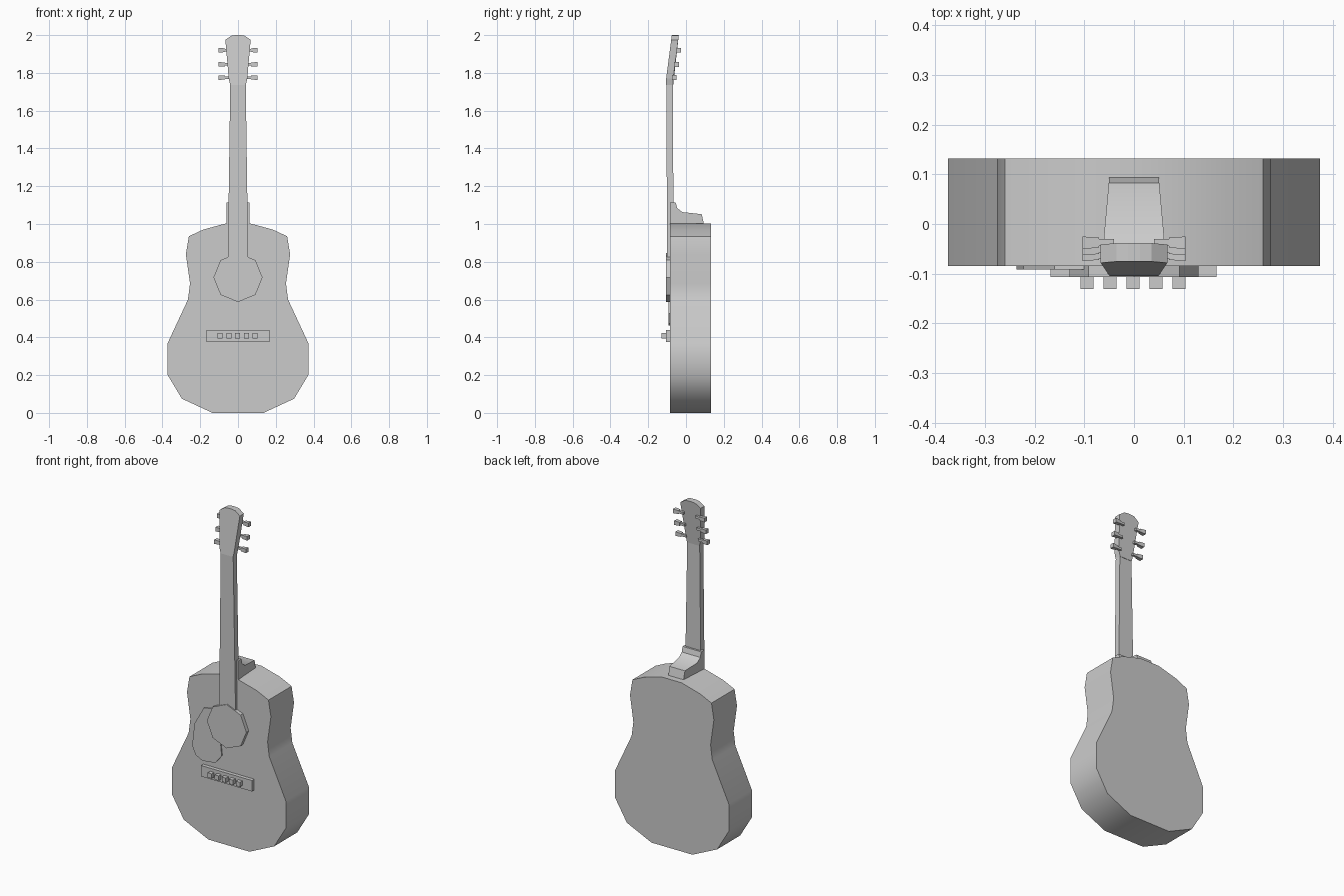
import bpy, bmesh, math
from mathutils import Vector

old = bpy.data.objects.get("Cube")
if old:
    bpy.data.objects.remove(old, do_unlink=True)

grey = bpy.data.materials.new("plain grey")
grey.use_nodes = True
grey.diffuse_color = (0.6, 0.6, 0.6, 1)
grey.node_tree.nodes["Principled BSDF"].inputs["Base Color"].default_value = (0.6, 0.6, 0.6, 1)


def loft(name, front, back, smooth=None):
    """Solid between two matching outlines of 3D points."""
    bm = bmesh.new()
    a = [bm.verts.new(p) for p in front]
    b = [bm.verts.new(p) for p in back]
    bm.faces.new(a)
    bm.faces.new(b[::-1])
    for i in range(len(a)):
        j = (i + 1) % len(a)
        bm.faces.new((a[j], a[i], b[i], b[j]))
    bmesh.ops.recalc_face_normals(bm, faces=bm.faces)
    mesh = bpy.data.meshes.new(name)
    bm.to_mesh(mesh)
    bm.free()
    mesh.materials.append(grey)
    obj = bpy.data.objects.new(name, mesh)
    bpy.context.collection.objects.link(obj)
    if smooth:
        bpy.ops.object.select_all(action='DESELECT')
        obj.select_set(True)
        bpy.context.view_layer.objects.active = obj
        bpy.ops.object.shade_smooth_by_angle(angle=math.radians(smooth))
    return obj


def plate(name, outline, y0, y1, smooth=None, lean=lambda z: 0):
    """Front-facing outline (x, z) extruded in depth, optionally leaning back."""
    return loft(name, [(x, y0 + lean(z), z) for x, z in outline],
                [(x, y1 + lean(z), z) for x, z in outline], smooth)


def mirrored(half):
    return half + [(-x, z) for x, z in reversed(half)]


def box(name, x0, x1, y0, y1, z0, z1):
    return plate(name, [(x0, z0), (x1, z0), (x1, z1), (x0, z1)], y0, y1)


# Body
half_body = [(.135, 0), (.297, .075), (.374, .203), (.374, .366), (.265, .6),
             (.254, .685), (.276, .84), (.26, .935), (.185, .97), (.064, 1.003)]
plate("body", mirrored(half_body), -.085, .132, 45)

# Sound hole disc and pick guard
ring = [(.13 * math.cos(i * math.pi / 4), .717 + .13 * math.sin(i * math.pi / 4)) for i in range(8)]
plate("sound_hole", ring, -.107, -.08)
guard = [(-.09, .79), (-.16, .78), (-.222, .67), (-.237, .535), (-.215, .485), (-.17, .462),
         (-.085, .472), (-.043, .525), (-.05, .59), (-.02, .66), (-.03, .76)]
plate("pick_guard", guard, -.092, -.083)

# Bridge and pegs
box("bridge", -.168, .166, -.107, -.08, .375, .44)
for i in range(5):
    x = (i - 2) * .0465 - .002
    box(f"bridge_peg_{i + 1}", x - .013, x + .013, -.131, -.1, .394, .422)

# Neck, tapering upwards
rows = ((.054, -.1, -.065, .8), (.041, -.104, -.07, 1.74))
loft("neck", *[[(s * w, y, z) for s, y in ((-1, f), (1, f), (1, b), (-1, b))] for w, f, b, z in rows])

# Heel joining the neck to the body, narrower at the back
heel = [(-.085, .985), (-.085, 1.115), (-.055, 1.115), (-.047, 1.085), (-.02, 1.063),
        (.083, 1.052), (.098, .985)]


def heel_side(s):
    return [(s * (.061 - max(0, y + .03) * .09), y, z) for y, z in heel]


loft("heel", heel_side(-1), heel_side(1), 35)


# Headstock leaning back from the nut
def lean(z):
    return max(0, z - 1.77) * .13


half_head = [(.041, 1.735), (.049, 1.77), (.067, 1.975), (.035, 1.997), (.012, 2.0)]
plate("headstock", mirrored(half_head), -.105, -.068, lean=lean)

# Tuners: a shaft and a flared knob on each side
for s, side in ((1, "left"), (-1, "right")):
    for i, z in enumerate((1.775, 1.845, 1.92)):
        y = -.063 + lean(z) * 1.3
        box(f"tuner_shaft_{side}_{i + 1}", *sorted((s * .04, s * .078)), y - .007, y + .007, z - .007, z + .007)

        def knob_end(x, h):
            return [(s * x, y + dy * h, z + dz * h) for dy, dz in ((-1, -1), (1, -1), (1, 1), (-1, 1))]

        loft(f"tuner_knob_{side}_{i + 1}", knob_end(.07, .01), knob_end(.104, .0125))
